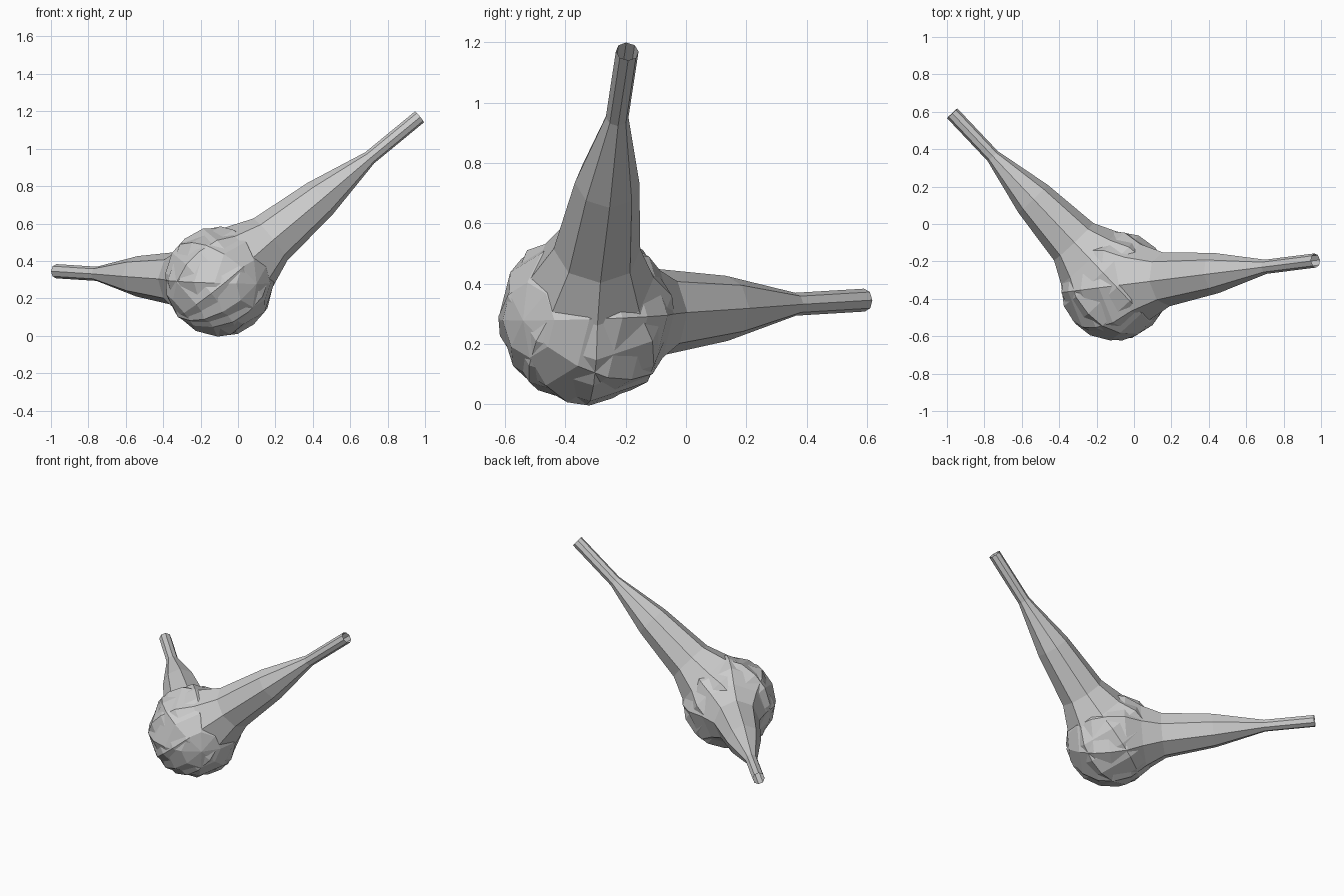
import bpy, bmesh, math
from mathutils import Vector

if "Cube" in bpy.data.objects:
    bpy.data.objects.remove(bpy.data.objects["Cube"])

CENTRE = Vector((-0.10, -0.33, 0.29))
SIDES = 8

# bulb part of the profile: (distance along axis, radius)
BULB = [(-0.29, 0.0), (-0.265, 0.125), (-0.195, 0.22), (-0.10, 0.28),
        (0.0, 0.295), (0.11, 0.275), (0.205, 0.205)]
# neck part: (fraction of the arm length, radius)
NECK = [(0.255, 0.145), (0.505, 0.108), (0.752, 0.038), (1.0, 0.038)]


def teardrop(name, tip, phase):
    """Bulb tapering into a long thin spout that ends at tip."""
    axis = tip - CENTRE
    rot = axis.to_track_quat('Z', 'Y')
    profile = BULB + [(f * axis.length, r) for f, r in NECK]
    bm = bmesh.new()
    rings = []
    for s, r in profile[1:]:
        rings.append([bm.verts.new(CENTRE + rot @ Vector((
            r * math.cos(phase + 2 * math.pi * i / SIDES),
            r * math.sin(phase + 2 * math.pi * i / SIDES), s)))
            for i in range(SIDES)])
    pole = bm.verts.new(CENTRE + rot @ Vector((0, 0, profile[0][0])))
    for i in range(SIDES):
        j = (i + 1) % SIDES
        bm.faces.new((pole, rings[0][j], rings[0][i]))
        for a, b in zip(rings, rings[1:]):
            bm.faces.new((a[i], a[j], b[j], b[i]))
    bmesh.ops.recalc_face_normals(bm, faces=bm.faces)
    mesh = bpy.data.meshes.new(name)
    bm.to_mesh(mesh)
    bm.free()
    obj = bpy.data.objects.new(name, mesh)
    bpy.context.collection.objects.link(obj)
    return obj


# two overlapping teardrops share one round bulb
teardrop("raised_spout", Vector((0.97, -0.195, 1.17)), 0.0)
teardrop("level_spout", Vector((-0.972, 0.592, 0.345)), 0.0)
